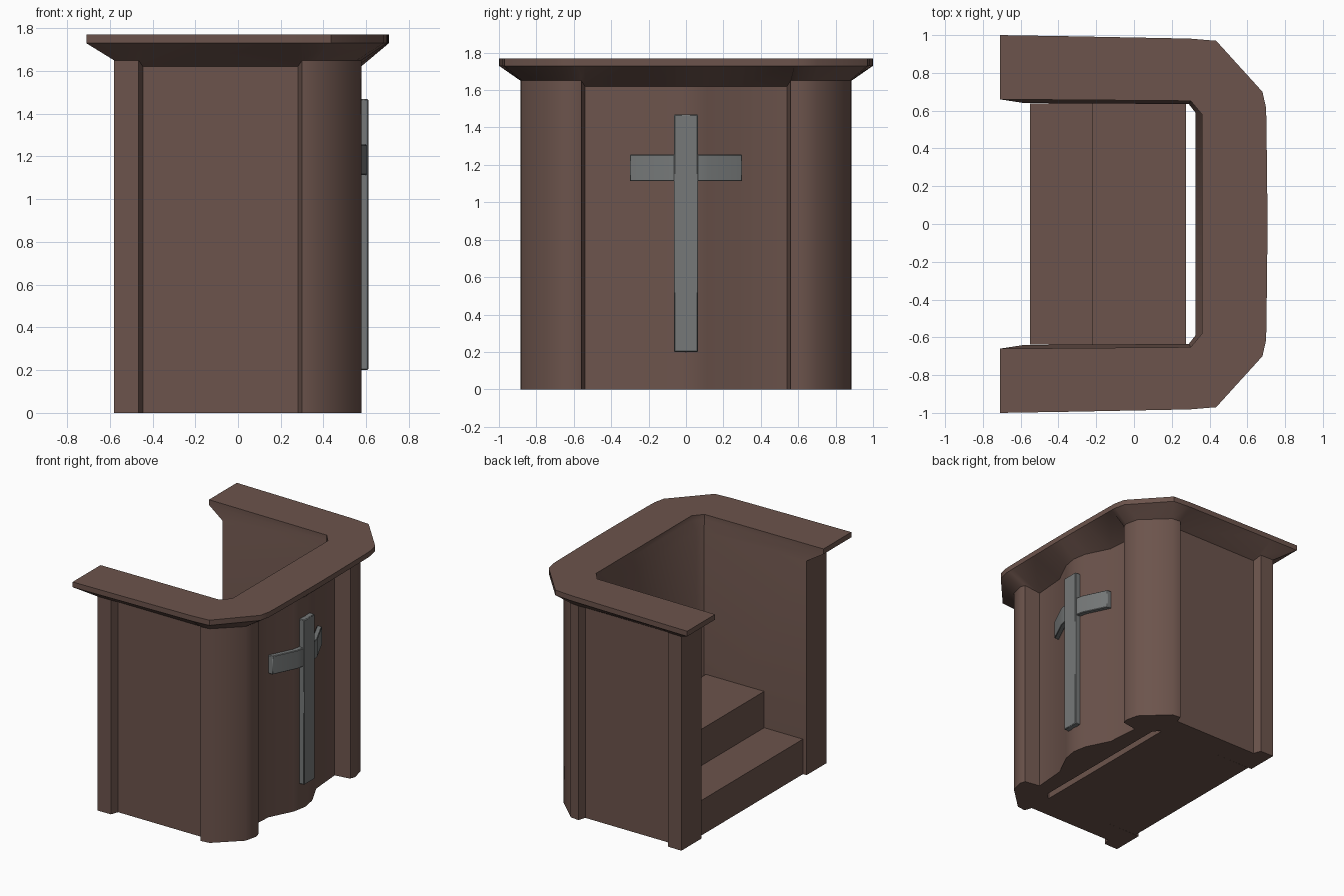
import bpy, bmesh, math
from mathutils import Vector

if "Cube" in bpy.data.objects:
    bpy.data.objects.remove(bpy.data.objects["Cube"])


def material(name, rgb):
    m = bpy.data.materials.new(name)
    m.diffuse_color = (*rgb, 1)
    m.use_nodes = True
    m.node_tree.nodes["Principled BSDF"].inputs["Base Color"].default_value = m.diffuse_color
    return m


WOOD = material("brown_wood", (0.15, 0.088, 0.072))
METAL = material("grey_metal", (0.18, 0.19, 0.19))


def finish(bm, name, mat, angle=40):
    bmesh.ops.recalc_face_normals(bm, faces=bm.faces[:])
    me = bpy.data.meshes.new(name)
    bm.to_mesh(me)
    bm.free()
    ob = bpy.data.objects.new(name, me)
    bpy.context.collection.objects.link(ob)
    me.materials.append(mat)
    bpy.ops.object.select_all(action='DESELECT')
    ob.select_set(True)
    bpy.context.view_layer.objects.active = ob
    bpy.ops.object.shade_smooth_by_angle(angle=math.radians(angle))
    return ob


def loft(name, rings, mat, angle=40):
    """Closed solid through rings of equal point count."""
    bm = bmesh.new()
    rows = [[bm.verts.new(p) for p in r] for r in rings]
    n = len(rows[0])
    for a, b in zip(rows, rows[1:]):
        for i in range(n):
            j = (i + 1) % n
            bm.faces.new((a[i], a[j], b[j], b[i]))
    bm.faces.new(rows[0])
    bm.faces.new(rows[-1])
    return finish(bm, name, mat, angle)


def bevel(ob, width):
    m = ob.modifiers.new("soft_edges", 'BEVEL')
    m.width = width
    m.segments = 1


# Half plan of the U-shaped wall: (body x, body y, flare start z, rim x, rim y)
half = [
    (.575, 0, 1.62, .706, 0),
    (.555, .11, 1.62, .706, .11),
    (.465, .29, 1.62, .704, .29),
    (.445, .54, 1.62, .701, .54),
    (.565, .56, 1.65, .700, .58),
    (.578, .60, 1.65, .698, .62),
    (.555, .70, 1.65, .680, .70),
    (.37, .875, 1.65, .435, .97),
    (.30, .883, 1.65, .30, .981),
    (.28, .825, 1.62, .27, .982),
    (-.445, .825, 1.62, -.45, .996),
    (-.465, .883, 1.65, -.47, .996),
    (-.58, .885, 1.65, -.71, 1.0),
    (-.58, .64, 1.65, -.71, .66),
    (.29, .635, 1.65, .30, .652),
    (.325, .59, 1.65, .36, .58),
    (.325, 0, 1.65, .36, 0),
]
plan = half + [(a, -b, z, c, -d) for a, b, z, c, d in half[-2:0:-1]]
loft("wall_with_flared_rim", [
    [(a, b, 0) for a, b, z, c, d in plan],
    [(a, b, z) for a, b, z, c, d in plan],
    [(c, d, 1.73) for a, b, z, c, d in plan],
    [(c, d, 1.77) for a, b, z, c, d in plan],
], WOOD)

# Two steps inside the wall
steps = [(-.55, 0), (.275, 0), (.275, .55), (-.22, .55), (-.22, .27), (-.55, .27)]
loft("steps", [[(x, y, z) for x, z in steps] for y in (-.638, .638)], WOOD)

# Cross upright
upright = [(.565, -.065), (.61, -.065), (.61, .065), (.565, .065)]
bevel(loft("cross_upright", [[(x, y, z) for x, y in upright] for z in (.2, 1.47)], METAL), .005)

# Cross arms follow the bowed front panel
front = [(.505, -.3), (.592, -.12), (.606, -.05), (.606, .05), (.592, .12), (.505, .3)]
arms = front + [(x - .04, y) for x, y in reversed(front)]
bevel(loft("cross_arms", [[(x, y, z) for x, y in arms] for z in (1.113, 1.255)], METAL, 20), .004)
